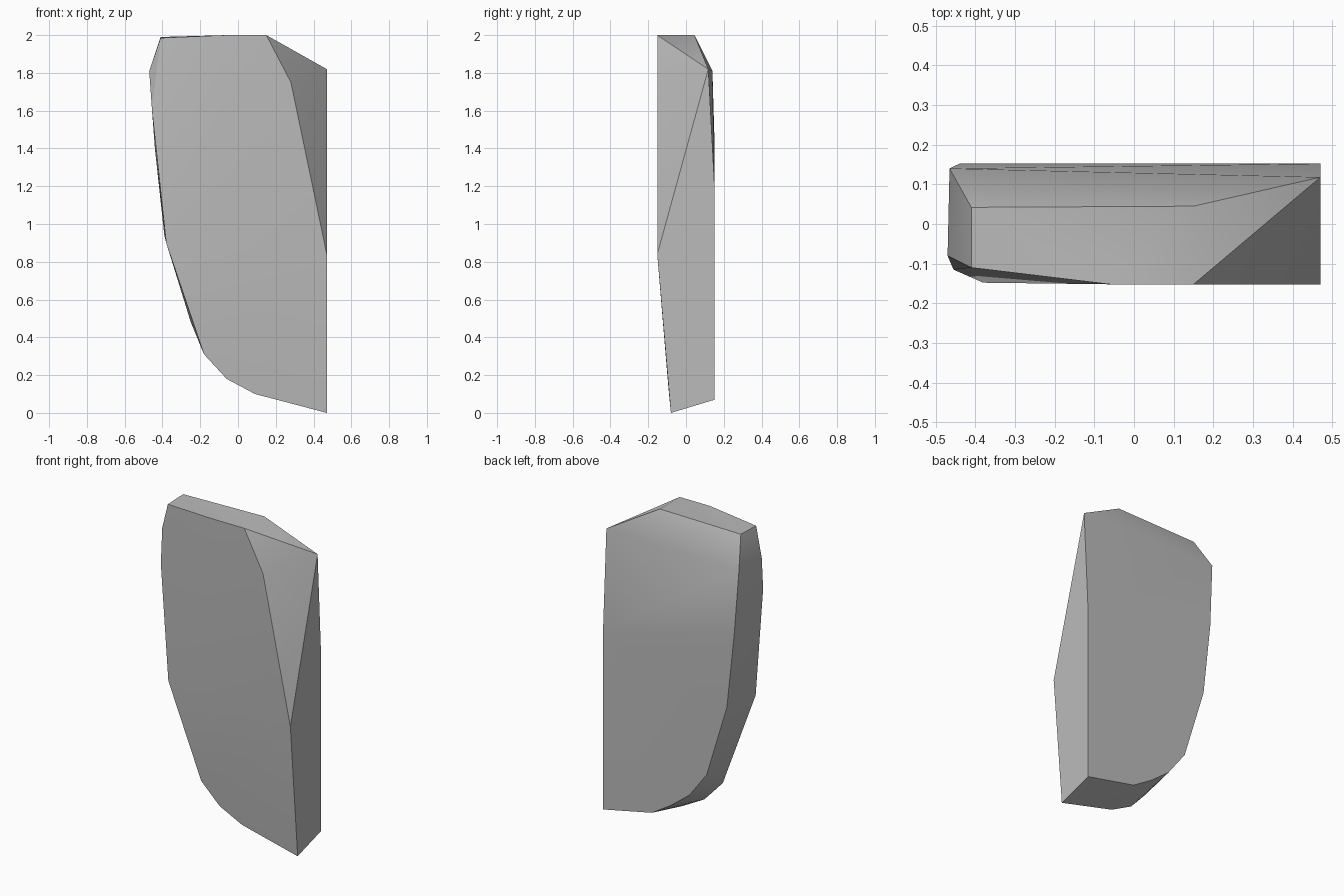
import bpy
import bmesh
import math

cube = bpy.data.objects.get("Cube")
if cube:
    bpy.data.objects.remove(cube, do_unlink=True)

# Single plain grey surface
grey = bpy.data.materials.new("mid_grey")
grey.use_nodes = True
colour = (0.5, 0.5, 0.5, 1)
grey.diffuse_color = colour
grey.node_tree.nodes["Principled BSDF"].inputs["Base Color"].default_value = colour

RIGHT, FRONT, BACK = 0.47, -0.152, 0.152

# Front panel corners: flat above, leaning back toward the foot
front_panel = [
    (-0.06, FRONT, 2), (0.15, FRONT, 2), (0.28, FRONT, 1.75),
    (RIGHT, FRONT, 0.84), (RIGHT, -0.08, 0), (0.09, -0.09, 0.1),
    (-0.06, -0.097, 0.18), (-0.18, -0.108, 0.31), (-0.38, -0.148, 0.9),
    (-0.455, -0.115, 1.6), (-0.47, -0.08, 1.81), (-0.41, -0.11, 1.985),
]

# Back panel outline, curving in toward the foot
back_panel = [(x, BACK, z) for x, z in (
    (RIGHT, 1.18), (RIGHT, 0.07), (0.13, 0.14), (0, 0.22), (-0.13, 0.32),
    (-0.25, 0.48), (-0.39, 0.94), (-0.44, 1.4))]

# Shoulder and top edge of the back bevel
shoulder = [(-0.465, 0.14, 1.81), (RIGHT, 0.118, 1.82)]
top_edge = [(-0.41, 0.042, 1.99), (0.15, 0.045, 2)]

# Wrap the corners in a solid faceted shell and merge flat triangles
bm = bmesh.new()
for point in front_panel + back_panel + shoulder + top_edge:
    bm.verts.new(point)
bmesh.ops.convex_hull(bm, input=bm.verts[:])
bmesh.ops.dissolve_limit(bm, angle_limit=math.radians(0.5),
                         verts=bm.verts[:], edges=bm.edges[:])
bmesh.ops.recalc_face_normals(bm, faces=bm.faces[:])
mesh = bpy.data.meshes.new("bevelled_slab")
bm.to_mesh(mesh)
bm.free()
mesh.materials.append(grey)
slab = bpy.data.objects.new("bevelled_slab", mesh)
bpy.context.collection.objects.link(slab)

# Soft shading over gentle creases, crisp edges elsewhere
bpy.context.view_layer.objects.active = slab
slab.select_set(True)
bpy.ops.object.shade_smooth_by_angle(angle=math.radians(30))
